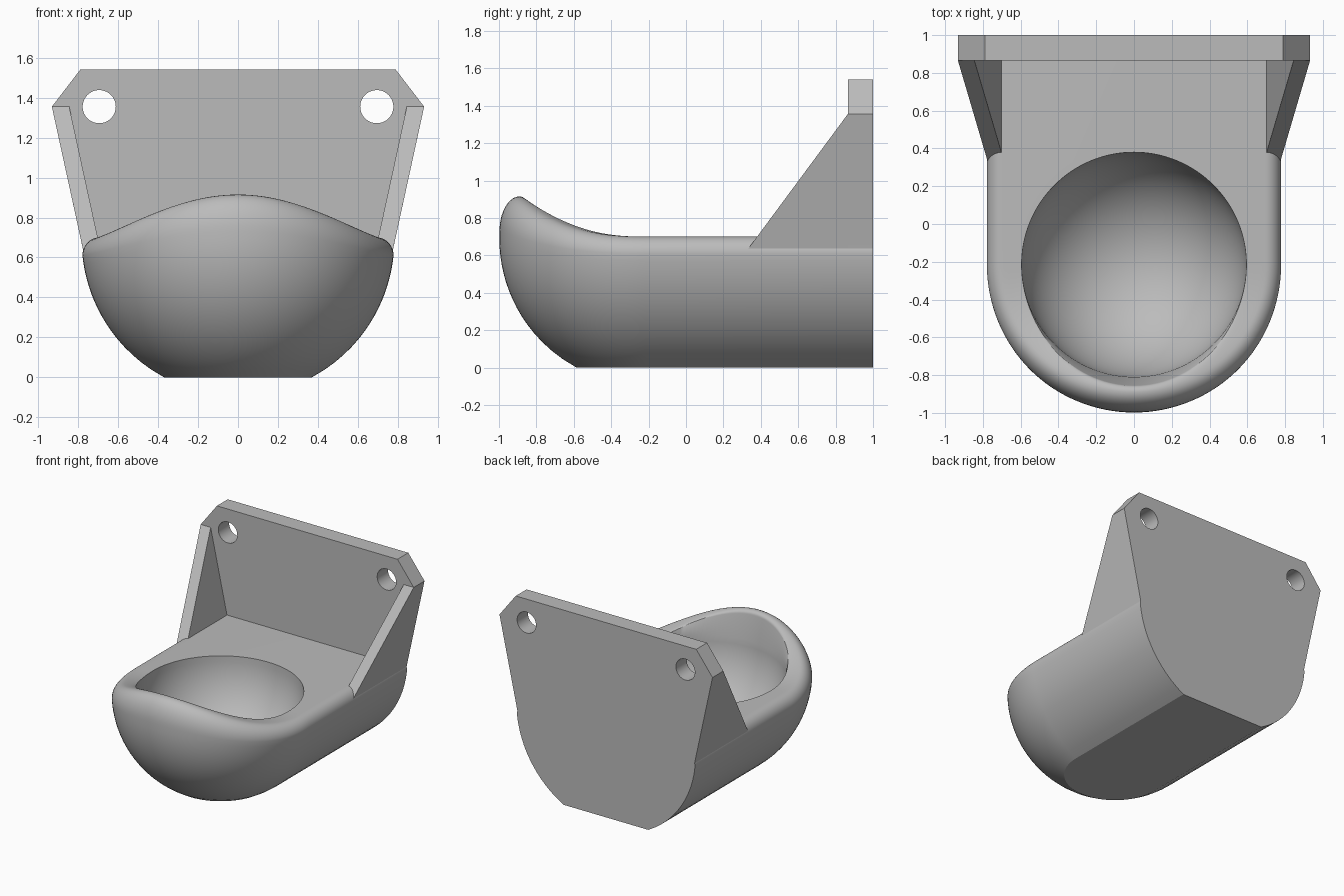
import bpy, bmesh
from math import sin, cos, pi, sqrt, radians

cube = bpy.data.objects.get("Cube")
if cube:
    bpy.data.objects.remove(cube)

grey = bpy.data.materials.new("light grey")
grey.use_nodes = True
grey.diffuse_color = (0.5, 0.5, 0.5, 1)
grey.node_tree.nodes["Principled BSDF"].inputs["Base Color"].default_value = (0.5, 0.5, 0.5, 1)

CY = -0.215      # centre of the round front
R = 0.783        # outer radius
CZ = 0.69        # height of the widest point
BOWL = 0.595     # bowl radius
DECK = 0.70      # height of the flat deck
SEG = 64         # steps round the front half


def finish(bm, name):
    bmesh.ops.remove_doubles(bm, verts=bm.verts, dist=0.0002)
    bmesh.ops.recalc_face_normals(bm, faces=bm.faces)
    mesh = bpy.data.meshes.new(name)
    bm.to_mesh(mesh)
    bm.free()
    obj = bpy.data.objects.new(name, mesh)
    bpy.context.collection.objects.link(obj)
    mesh.materials.append(grey)
    return obj


def smooth(obj, degrees):
    bpy.ops.object.select_all(action="DESELECT")
    obj.select_set(True)
    bpy.context.view_layer.objects.active = obj
    bpy.ops.object.shade_smooth_by_angle(angle=radians(degrees))


def outer_profile(f):
    """Hull side from floor to rim crest; f is the lip height, 0 to 1."""
    top = 0.61 + 0.12 * f
    crest_r, crest_z = 0.695 - 0.02 * f, DECK + 0.215 * f
    pts = []
    for i in range(17):
        z = top * i / 16
        pts.append((sqrt(R * R - (z - CZ) ** 2), z))
    side_r = pts[-1][0]
    for i in range(1, 11):
        b = pi / 2 * i / 10
        pts.append((crest_r + (side_r - crest_r) * cos(b), top + (crest_z - top) * sin(b)))
    return pts


def inner_profile(f):
    """Rim crest down over the lip to the bowl edge."""
    crest_r, crest_z = outer_profile(f)[-1]
    edge_r, edge_z = BOWL + 0.045 * f, DECK + 0.185 * f
    pts = []
    for i in range(7):
        b = pi / 2 * i / 6
        pts.append((crest_r - (crest_r - edge_r) * sin(b), edge_z + (crest_z - edge_z) * cos(b)))
    return pts + [(BOWL, DECK)]


# Trough body with raised front lip and round bowl
bm = bmesh.new()


def ring(pts, a, cy=CY):
    return [bm.verts.new((r * sin(a), cy - r * cos(a), z)) for r, z in pts]


def bridge(strips):
    for s, t in zip(strips, strips[1:]):
        for i in range(len(s) - 1):
            bm.faces.new((s[i], t[i], t[i + 1], s[i + 1]))


angles = [-pi / 2 + pi * i / SEG for i in range(SEG + 1)]
lift = [max(cos(a), 0) ** 2.5 for a in angles]
outer = [ring(outer_profile(f), a) for a, f in zip(angles, lift)]
outer = [ring(outer_profile(0), -pi / 2, 1)] + outer + [ring(outer_profile(0), pi / 2, 1)]
inner = [ring(inner_profile(f), a) for a, f in zip(angles, lift)]
bridge(outer)
bridge(inner)

bowl_pts = [(BOWL * cos(pi / 2 * j / 20), DECK - BOWL * sin(pi / 2 * j / 20)) for j in range(21)]
bowl = [ring(bowl_pts, -pi / 2 + pi * k / SEG) for k in range(2 * SEG + 1)]
bridge(bowl)

bm.faces.new([s[0] for s in outer])                          # floor
bm.faces.new(outer[0] + outer[-1][::-1])                     # back
back_edge = [s[0] for s in bowl[SEG:]]                       # rear half of bowl edge
bm.faces.new([outer[0][-1], inner[0][0]] + back_edge[::-1] + [inner[-1][0], outer[-1][-1]])
body = finish(bm, "trough_body")
smooth(body, 29)

# Back plate with two mounting holes
curve = bpy.data.curves.new("back_plate", "CURVE")
curve.dimensions = "2D"
curve.fill_mode = "BOTH"
curve.extrude = 0.0675


def outline(points):
    spline = curve.splines.new("POLY")
    spline.points.add(len(points) - 1)
    for p, (x, z) in zip(spline.points, points):
        p.co = (x, z, 0, 1)
    spline.use_cyclic_u = True


half = [(0.77, 0.61), (0.787, 0.69), (0.932, 1.355), (0.79, 1.54)]
outline(half + [(-x, z) for x, z in reversed(half)])
for side in (-1, 1):
    outline([(side * 0.695 + 0.083 * cos(2 * pi * i / 40), 1.355 + 0.083 * sin(2 * pi * i / 40))
             for i in range(40)])
temp = bpy.data.objects.new("plate_outline", curve)
bpy.context.collection.objects.link(temp)
bpy.context.view_layer.update()
bm = bmesh.new()
bm.from_mesh(temp.to_mesh())
temp.to_mesh_clear()
bpy.data.objects.remove(temp)
for v in bm.verts:                                           # stand the plate upright
    x, z, d = v.co
    v.co = (x, 0.9325 - d, z)
plate = finish(bm, "back_plate")
smooth(plate, 29)


# Sloping side ribs
def rib(side, name):
    bm = bmesh.new()
    faces = []
    for thickness in (0, 0.087):
        faces.append([bm.verts.new((side * (0.787 + (z - 0.69) * 0.218 - thickness), y, z))
                      for y, z in ((0.31, 0.605), (0.865, 1.355), (0.865, 0.605))])
    a, b = faces
    bm.faces.new(a)
    bm.faces.new(b)
    for i in range(3):
        j = (i + 1) % 3
        bm.faces.new((a[i], a[j], b[j], b[i]))
    finish(bm, name)


rib(1, "left_rib")
rib(-1, "right_rib")
